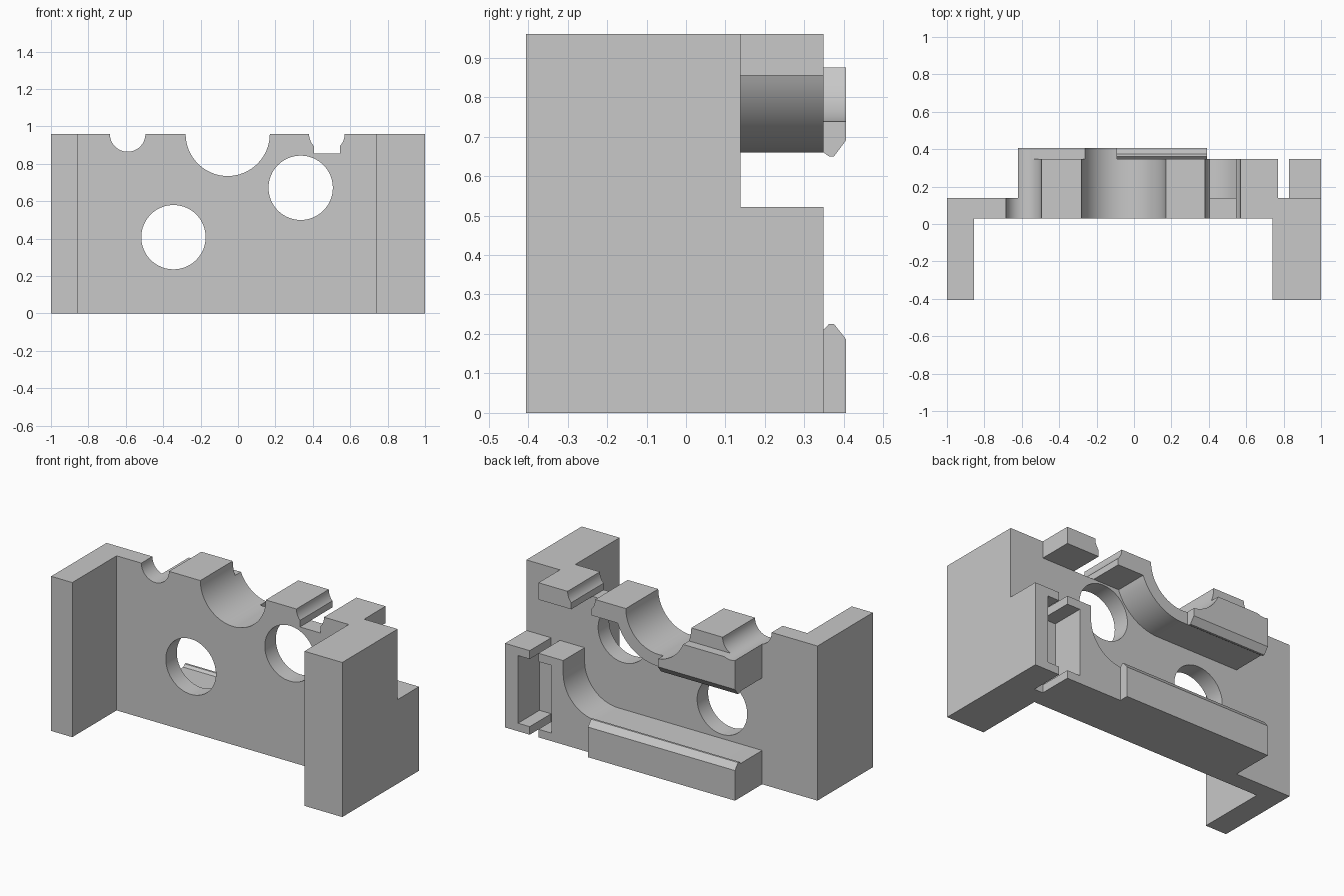
import bpy, bmesh
from math import cos, sin, radians
from mathutils import Vector

if "Cube" in bpy.data.objects:
    bpy.data.objects.remove(bpy.data.objects["Cube"])

grey = bpy.data.materials.new("plain grey")
grey.use_nodes = True
grey.diffuse_color = (0.58, 0.58, 0.58, 1)
grey.node_tree.nodes["Principled BSDF"].inputs["Base Color"].default_value = grey.diffuse_color

FRONT, PLATE_FRONT, PLATE_BACK, BACK, RIDGE = -0.405, 0.03, 0.138, 0.348, 0.405
TOP = 0.96


def arc(cx, cz, r, start, end, n=24):
    """Points on an arc, angles in degrees."""
    angles = [radians(start + (end - start) * i / n) for i in range(n + 1)]
    return [(cx + r * cos(a), cz + r * sin(a)) for a in angles]


def prism(name, points, low, high, axis="Y"):
    """Extrude a flat outline along one axis."""
    place = {"X": lambda p, t: (t, p[0], p[1]),
             "Y": lambda p, t: (p[0], t, p[1]),
             "Z": lambda p, t: (p[0], p[1], t)}[axis]
    bm = bmesh.new()
    face = bm.faces.new([bm.verts.new(place(p, low)) for p in points])
    shift = Vector(place((0, 0), high - low))
    out = bmesh.ops.extrude_face_region(bm, geom=[face])
    bmesh.ops.translate(bm, vec=shift,
                        verts=[v for v in out["geom"] if isinstance(v, bmesh.types.BMVert)])
    bmesh.ops.recalc_face_normals(bm, faces=bm.faces)
    mesh = bpy.data.meshes.new(name)
    bm.to_mesh(mesh)
    bm.free()
    mesh.materials.append(grey)
    obj = bpy.data.objects.new(name, mesh)
    bpy.context.collection.objects.link(obj)
    return obj


def rect(x0, x1, z0, z1):
    return [(x0, z0), (x1, z0), (x1, z1), (x0, z1)]


def disc(name, x, z, r):
    return prism(name, arc(x, z, r, 0, 354.375, 63), -0.2, 0.6)


# Front plate with its two side walls, as one U-shaped plan
housing = prism("housing", [(-1, FRONT), (-0.855, FRONT), (-0.855, PLATE_FRONT),
                            (0.74, PLATE_FRONT), (0.74, FRONT), (1, FRONT),
                            (1, PLATE_BACK), (-1, PLATE_BACK)], 0, TOP, "Z")

# Upper block, rounded around the large bore
upper_block = prism("upper_block",
                    [(-0.62, 0.66)] + arc(-0.055, TOP, 0.3, -90, -20.5)
                    + [(0.405, 0.855), (0.405, TOP), (-0.62, TOP)], PLATE_BACK, BACK)
upper_tab = prism("upper_tab", rect(0.545, 0.77, 0.855, TOP), PLATE_BACK, BACK)

# Lower block with a curved channel and a lipped slot on its side
lower_block = prism("lower_block",
                    [(-0.62, 0), (0.77, 0), (0.77, 0.05), (0.68, 0.05), (0.68, 0.47),
                     (0.77, 0.47), (0.77, 0.522), (0.6, 0.522)]
                    + arc(0.37, 0.44, 0.23, 0, -90) + [(-0.62, 0.21)], PLATE_BACK, BACK)

# Bracket facing the slot
slot_bracket = prism("slot_bracket",
                     [(0.83, 0), (1, 0), (1, 0.522), (0.83, 0.522), (0.83, 0.47),
                      (0.91, 0.47), (0.91, 0.05), (0.83, 0.05)], PLATE_BACK, BACK)

# Snap ridges along the back
lower_ridge = prism("lower_ridge", [(BACK, 0), (RIDGE, 0), (RIDGE, 0.187), (0.375, 0.225),
                                    (0.362, 0.225), (BACK, 0.21)], -0.62, 0.39, "X")
upper_ridge = prism("upper_ridge", [(BACK, 0.875), (RIDGE, 0.875), (RIDGE, 0.69), (0.375, 0.65),
                                    (0.362, 0.65), (BACK, 0.66)], -0.62, -0.09, "X")

# Round openings and notches
cutters = [disc("bore_cutter", -0.055, TOP, 0.225),
           disc("left_notch_cutter", -0.59, TOP, 0.095),
           disc("right_notch_cutter", 0.475, TOP, 0.095),
           prism("square_notch_cutter", rect(0.405, 0.545, 0.855, 1.1), -0.2, 0.6),
           disc("left_hole_cutter", -0.345, 0.408, 0.172),
           disc("right_hole_cutter", 0.335, 0.672, 0.172)]
targets = {housing: cutters, upper_block: cutters[:3], upper_tab: cutters[2:3],
           upper_ridge: cutters[:2]}
for obj, tools in targets.items():
    for tool in tools:
        mod = obj.modifiers.new(tool.name, "BOOLEAN")
        mod.operation, mod.solver, mod.object = "DIFFERENCE", "EXACT", tool
    bpy.context.view_layer.update()
    evaluated = obj.evaluated_get(bpy.context.evaluated_depsgraph_get())
    cut_mesh = bpy.data.meshes.new_from_object(evaluated)
    obj.modifiers.clear()
    obj.data = cut_mesh
for tool in cutters:
    bpy.data.objects.remove(tool)

# Smooth the bores, keep the edges sharp
bpy.ops.object.select_all(action="DESELECT")
for obj in (housing, upper_block, upper_tab, lower_block, upper_ridge):
    obj.select_set(True)
    bpy.context.view_layer.objects.active = obj
bpy.ops.object.shade_smooth_by_angle(angle=radians(25))
